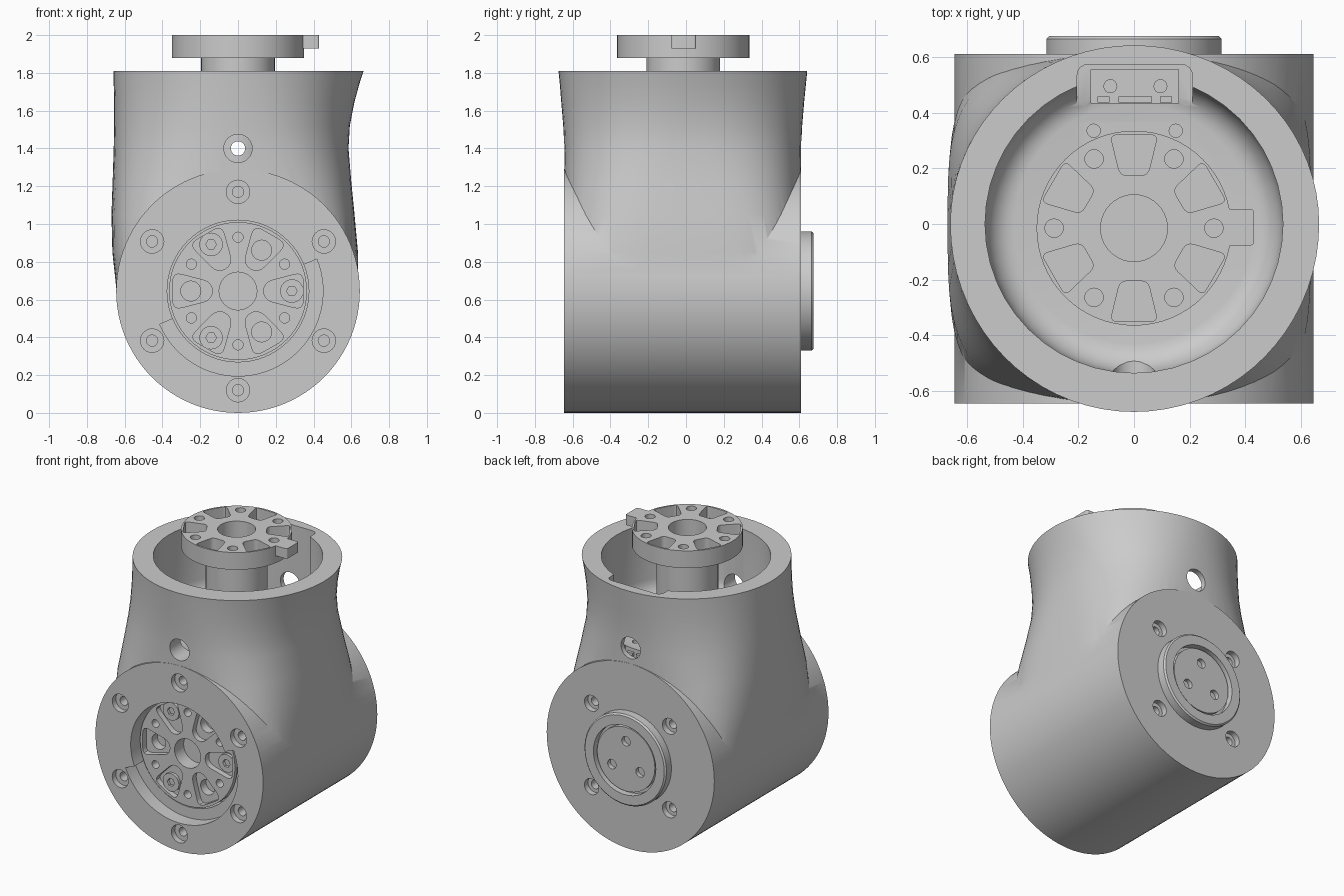
import bpy, bmesh
from math import cos, sin, pi, radians
from mathutils import Matrix, Vector

cube = bpy.data.objects.get("Cube")
if cube:
    bpy.data.objects.remove(cube, do_unlink=True)

grey = bpy.data.materials.new("light grey")
grey.use_nodes = True
grey.diffuse_color = (0.6, 0.6, 0.6, 1)
grey.node_tree.nodes["Principled BSDF"].inputs["Base Color"].default_value = (0.6, 0.6, 0.6, 1)

AXIS_Z = 0.645
FRONT, BACK, RIM = -0.645, 0.61, 1.81
# Local z points out of the part: forwards, backwards or up
FRONT_M = Matrix.Translation((0, FRONT, AXIS_Z)) @ Matrix.Rotation(pi / 2, 4, 'X')
BACK_M = Matrix.Translation((0, BACK, AXIS_Z)) @ Matrix.Rotation(-pi / 2, 4, 'X')
TOP_M = Matrix.Translation((0, -0.015, 0))


def polar(r, deg):
    return (r * cos(radians(deg)), r * sin(radians(deg)))


def circle(r, c=(0, 0), n=32):
    return [(c[0] + r * cos(2 * pi * i / n), c[1] + r * sin(2 * pi * i / n)) for i in range(n)]


def rounded(pts, r, steps=4):
    """Polygon with its corners rounded off."""
    out = []
    for i, p in enumerate(pts):
        p = Vector(p)
        a = p + (Vector(pts[i - 1]) - p).normalized() * r
        b = p + (Vector(pts[(i + 1) % len(pts)]) - p).normalized() * r
        for k in range(steps + 1):
            t = k / steps
            out.append(tuple(a * (1 - t) ** 2 + p * 2 * t * (1 - t) + b * t * t))
    return out


def rect(x0, x1, y0, y1):
    return [(x0, y0), (x1, y0), (x1, y1), (x0, y1)]


def wedge(r0, r1, w0, w1, deg, corner):
    """Rounded trapezoid pocket pointing outwards at an angle."""
    rot = Matrix.Rotation(radians(deg), 2)
    pts = [rot @ Vector(p) for p in ((r0, -w0), (r1, -w1), (r1, w1), (r0, w0))]
    return rounded(pts, corner)


def loft(bm, rings):
    loops = [[bm.verts.new(p) for p in ring] for ring in rings]
    n = len(loops[0])
    for a, b in zip(loops, loops[1:]):
        for i in range(n):
            bm.faces.new((a[i], a[(i + 1) % n], b[(i + 1) % n], b[i]))
    bm.faces.new(loops[0][::-1])
    bm.faces.new(loops[-1])


def finish(bm, name, place):
    bmesh.ops.transform(bm, matrix=place, verts=bm.verts)
    bmesh.ops.recalc_face_normals(bm, faces=bm.faces)
    mesh = bpy.data.meshes.new(name)
    bm.to_mesh(mesh)
    bm.free()
    mesh.materials.append(grey)
    ob = bpy.data.objects.new(name, mesh)
    bpy.context.collection.objects.link(ob)
    return ob


def solid(name, prisms, place=Matrix()):
    """One object from several (outline, low, high) prisms."""
    bm = bmesh.new()
    for pts, lo, hi in prisms:
        loft(bm, [[(x, y, z) for x, y in pts] for z in (lo, hi)])
    return finish(bm, name, place)


def lofted(name, rings, place=Matrix()):
    bm = bmesh.new()
    loft(bm, rings)
    return finish(bm, name, place)


def combine(target, tool, op='DIFFERENCE'):
    mod = target.modifiers.new("combine", 'BOOLEAN')
    mod.operation, mod.object, mod.solver, mod.use_self = op, tool, 'EXACT', True
    deps = bpy.context.evaluated_depsgraph_get()
    mesh = bpy.data.meshes.new_from_object(target.evaluated_get(deps))
    target.modifiers.clear()
    target.data = mesh
    bpy.data.objects.remove(tool, do_unlink=True)


def cut(target, prisms, place=Matrix()):
    combine(target, solid("cutter", prisms, place))


def oval(z, xl, xr, yf, yb, n, count=72):
    """Section with its own reach on each side; n sets how square it is."""
    ring = []
    for i in range(count):
        c, s = cos(2 * pi * i / count), sin(2 * pi * i / count)
        x = abs(c) ** (2 / n) * (xr if c > 0 else -xl)
        y = abs(s) ** (2 / n) * (yb if s > 0 else -yf)
        ring.append((x, y, z))
    return ring


# Housing: lying drum blended into an upright neck
housing = solid("housing", [(circle(0.645, n=96), FRONT - BACK, 0)], FRONT_M)
sections = [
    (0.45, 0.59, 0.59, 0.635, 0.60, 5.0),
    (0.62, 0.64, 0.638, 0.642, 0.607, 4.8),
    (0.85, 0.665, 0.635, 0.643, 0.608, 4.2),
    (1.05, 0.67, 0.617, 0.643, 0.608, 3.5),
    (1.22, 0.664, 0.60, 0.643, 0.608, 2.9),
    (1.40, 0.658, 0.585, 0.645, 0.61, 2.45),
    (1.52, 0.656, 0.592, 0.65, 0.615, 2.25),
    (1.64, 0.656, 0.615, 0.66, 0.625, 2.12),
    (1.74, 0.658, 0.642, 0.668, 0.635, 2.04),
    (RIM, 0.66, 0.665, 0.675, 0.642, 2.0),
]
combine(housing, lofted("neck", [oval(*s) for s in sections]), 'UNION')

# Round well in the neck with a filleted floor
well = [(0.43 + 0.105 * sin(a), 1.42 - 0.12 * cos(a)) for a in [pi / 2 * i / 6 for i in range(7)]]
well.append((0.535, 2.1))
combine(housing, lofted("well", [[(x, y, z) for x, y in circle(r, n=48)] for r, z in well]))

# Connector recess in the rim, its socket, and two floor screw holes
cut(housing, [(rounded(rect(-0.205, 0.21, 0.4, 0.573), 0.045), 1.315, 2.1)])
cut(housing, [(rect(-0.155, 0.16, 0.435, 0.555), 1.22, 1.4)]
    + [(circle(0.024, (x, 0.335), 16), 1.2, 1.4) for x in (-0.145, 0.15)])
solid("connector_pins", [(circle(0.025, (x, 0.495), 16), 1.21, 1.27) for x in (-0.085, 0.095)]
      + [(rect(x - w, x + w, 0.437, 0.458), 1.21, 1.28)
         for x, w in ((-0.11, 0.022), (0.005, 0.06), (0.115, 0.022))])

# Cable holes through the front and back of the neck
across = Matrix.Translation((0, 0, 1.4)) @ Matrix.Rotation(pi / 2, 4, 'X')
cut(housing, [(circle(0.075), -0.9, 0.9)], across)

# Front recess with a wider stop slot, and counterbored screw holes
slot = [(0, 0)] + [polar(0.45, -157 + 179 * i / 40) for i in range(41)]
cut(housing, [(circle(0.375, n=64), -0.2, 0.1)], FRONT_M)
cut(housing, [(slot, -0.1, 0.1)], FRONT_M)
front_screws = [polar(0.525, 30 + 60 * i) for i in range(6)]
cut(housing, [(circle(0.062, p, 24), -0.04, 0.1) for p in front_screws], FRONT_M)
cut(housing, [(circle(0.03, p, 16), -0.12, 0.1) for p in front_screws], FRONT_M)

# Back screw holes
back_screws = [(x, y) for x in (-0.3, 0.3) for y in (-0.29, 0.29)]
cut(housing, [(circle(0.055, p, 24), -0.04, 0.1) for p in back_screws], BACK_M)
cut(housing, [(circle(0.03, p, 16), -0.12, 0.1) for p in back_screws], BACK_M)

# Front output disc with six pockets, holes and three bolts
disc = solid("front_disc", [(circle(0.365, n=64), -0.21, -0.09)], FRONT_M)
cut(disc, [(circle(0.1), -0.19, 0)]
    + [(wedge(0.135, 0.345, 0.045, 0.1, 60 * i, 0.05), -0.13, 0) for i in range(6)]
    + [(circle(0.027, polar(0.285, 30 + 60 * i), 16), -0.17, 0) for i in range(6)], FRONT_M)
cut(disc, [(circle(0.053, polar(0.25, 60 * i), 20), -0.19, 0) for i in (1, 3, 5)], FRONT_M)
bolts = solid("front_bolts", [(circle(0.062, polar(0.285, 120 * i), 24), -0.15, -0.11)
                              for i in range(3)], FRONT_M)
cut(bolts, [(circle(0.028, polar(0.285, 120 * i), 6), -0.14, 0) for i in range(3)], FRONT_M)

# Back bearing ring and its inner plate
ring = lofted("back_ring", [[(x, y, z) for x, y in circle(r, n=64)]
                            for r, z in ((0.315, -0.02), (0.315, 0.055), (0.305, 0.065))], BACK_M)
cut(ring, [(circle(0.24, n=64), 0.02, 0.2)], BACK_M)
plate = solid("back_plate", [(circle(0.222, n=64), 0.01, 0.05)], BACK_M)
cut(plate, [(circle(0.033, polar(0.125, 120 * i - 90), 20), 0.015, 0.2) for i in range(3)], BACK_M)

# Upright hollow shaft with a cross hole
shaft = solid("shaft", [(circle(0.195, n=48), 1.28, 1.9)], TOP_M)
cut(shaft, [(circle(0.12, n=40), 1.33, 2.1)], TOP_M)
cut(shaft, [(circle(0.038, n=24), -0.5, 0.5)], across)

# Top flange with stop tab, bore, wedge pockets and screw holes
flange = solid("top_flange", [(circle(0.35, n=64), 1.88, 2.0)], TOP_M)
combine(flange, solid("tab", [(rounded(rect(0.28, 0.43, -0.062, 0.068), 0.012), 1.93, 2.0)],
                      TOP_M), 'UNION')
cut(flange, [(circle(0.12, n=40), 1.8, 2.1)]
    + [(wedge(0.19, 0.335, 0.05, 0.085, 30 + 60 * i, 0.025), 1.92, 2.1) for i in range(6)]
    + [(circle(0.033, polar(0.287, 60 * i), 20), 1.91, 2.1) for i in range(6)], TOP_M)

# Smooth round surfaces, keep machined edges sharp
bpy.ops.object.select_all(action='DESELECT')
for ob in bpy.context.collection.objects:
    if ob.type == 'MESH':
        ob.select_set(True)
        bpy.context.view_layer.objects.active = ob
bpy.ops.object.shade_smooth_by_angle(angle=radians(30))
